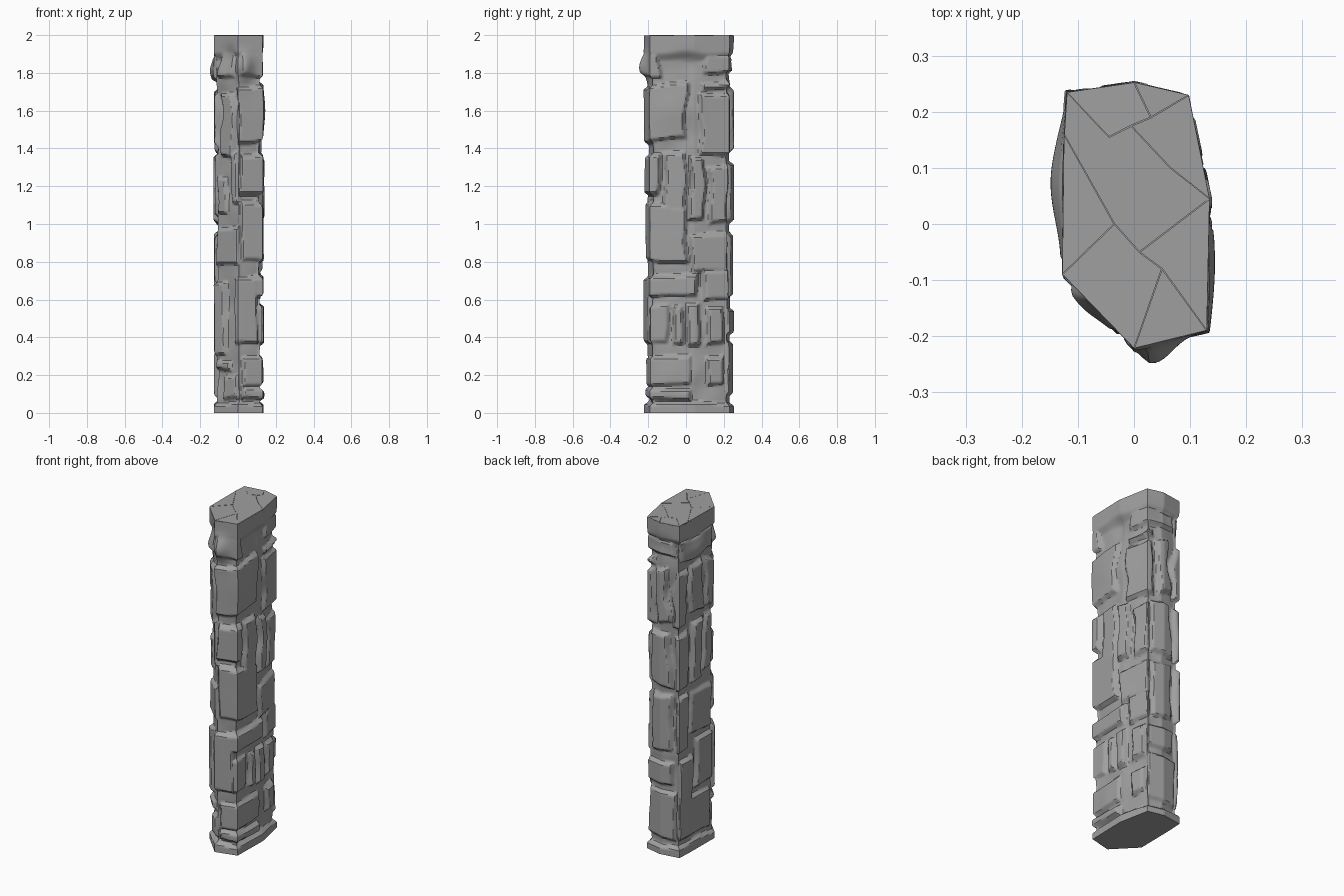
import bpy, bmesh, math, random
from mathutils import Vector, noise

if "Cube" in bpy.data.objects:
    bpy.data.objects.remove(bpy.data.objects["Cube"])

random.seed(4)

# plan outline, counter-clockwise from the front corner
OUTLINE = [Vector(p) for p in [(0, -.222), (.13, -.19), (.135, .045), (.098, .23),
                               (0, .253), (-.12, .235), (-.125, .16), (-.128, -.09)]]
N = len(OUTLINE)
LENS = [(OUTLINE[(i + 1) % N] - OUTLINE[i]).length for i in range(N)]
TOTAL = sum(LENS)
STEP, DEPTH = .008, .024

# carved blocks: start and end along the perimeter, bottom, top
BANDS = [(-2, 3, -.1, .06), (-2, 3, 1.86, 2.1)]
FRONT_RIGHT = [
    (.02, .355, .065, .135), (.02, .355, .14, .305), (-.04, .235, .36, .57),
    (-.04, .12, .36, .725), (-.04, .385, .605, .73), (.01, .335, .79, 1.11),
    (0, .19, 1.15, 1.38), (-.02, .33, 1.44, 1.74), (.01, .2, 1.77, 1.92)]
RIGHT = [
    (.43, .535, .14, .3), (.25, .315, .36, .57), (.325, .405, .35, .58),
    (.435, .535, .36, .56), (.41, .57, .59, .76), (.35, .56, .74, .95),
    (.2, .325, 1.06, 1.38), (.335, .43, 1.02, 1.36), (.45, .56, 1.0, 1.32),
    (.4, .6, 1.37, 1.7), (.42, .6, 1.715, 1.76)]
BACK = [
    (.55, .76, .09, .38), (.55, .74, .41, .56), (.58, .73, .61, .96),
    (.575, .73, 1.0, 1.33), (.62, .72, 1.38, 1.72), (.43, .75, 1.795, 1.9)]
LEFT = [
    (.78, 1.08, .08, .33), (.78, .92, .3, .58), (.94, 1.1, .36, .66),
    (.75, .87, .62, .96), (.885, 1.1, .69, .95), (.75, .875, .99, 1.33),
    (.895, 1.0, 1.0, 1.36), (1.015, 1.1, 1.03, 1.38), (.74, .865, 1.37, 1.7),
    (.885, 1.02, 1.41, 1.71), (1.04, 1.13, 1.42, 1.7), (.78, 1.1, 1.75, 1.9)]
FRONT_LEFT = [
    (1.16, 1.28, .07, .2), (1.1, 1.23, .22, .28), (1.09, 1.19, .3, .7),
    (1.11, 1.29, .78, .99), (1.11, 1.2, 1.05, 1.25), (1.215, 1.28, 1.1, 1.4),
    (1.15, 1.25, 1.36, 1.7), (1.13, 1.25, 1.77, 1.92)]
BLOCKS = []
for b in BANDS + FRONT_RIGHT + RIGHT + BACK + LEFT + FRONT_LEFT:
    k = 0 if b[1] - b[0] > 2 else 1
    BLOCKS.append(b + (k * random.uniform(-.005, .004), k * random.uniform(-.07, .07),
                       k * random.uniform(-.1, .1)))

# soft swellings and hollows: perimeter, height, two radii, amount
LUMPS = [(.03, 1.83, .05, .07, .036), (.94, 1.81, .1, .06, .024), (1.17, 1.78, .06, .06, .016),
         (.25, 1.6, .12, .1, .012), (.34, 1.84, .07, .07, -.014), (.66, 1.86, .08, .06, -.012),
         (1.22, 1.9, .05, .06, -.015), (.25, .2, .06, .08, .006)]


def smooth(t):
    t = max(0, min(1, t))
    return t * t * (3 - 2 * t)


def wrap(d):
    return (d + TOTAL / 2) % TOTAL - TOTAL / 2


def relief(u, z, p):
    """Outward offset of the surface at perimeter u and height z."""
    q = Vector((p.x * 6, p.y * 6, z * 6))
    wob = noise.noise_vector(q) * (.012 + .016 * smooth(z - .6))
    uu, zz = u + wob.x, z + wob.y
    best = -DEPTH + .01 * noise.noise(q * 1.3)
    for a, b, lo, hi, lift, skew, tilt in BLOCKS:
        mid, half = (a + b) / 2, (b - a) / 2
        zm, zh = (lo + hi) / 2, (hi - lo) / 2
        if abs(zz - zm) > zh + .03:
            continue
        if half > 1:
            du, width = 0, .05 if lo > 1 else .02
            inside = zh - abs(zz - zm)
        else:
            du = wrap(uu - mid) + skew * (zz - zm)
            width = .024
            inside = min(half - abs(du), zh - abs(zz - zm + tilt * du)) + .003
        if inside > 0:
            h = -DEPTH + (DEPTH + lift + tilt * du * .2) * smooth(inside / width)
            best = max(best, h)
    for lu, lz, ru, rz, amt in LUMPS:
        best += amt * math.exp(-(wrap(u - lu) / ru) ** 2 - ((z - lz) / rz) ** 2)
    return best * smooth((2 - z) / .12)


# sample the outline with softened normals at its corners
def normal(s, e):
    t = (e - s).normalized()
    return Vector((t.y, -t.x))


samples = []
u = 0
for i in range(N):
    a, b, c, d = (OUTLINE[(i + k) % N] for k in (-1, 0, 1, 2))
    n0, n1, n2 = normal(a, b), normal(b, c), normal(c, d)
    cnt = max(2, round(LENS[i] / STEP))
    for k in range(cnt):
        t = k / cnt
        s, e = t * LENS[i], (1 - t) * LENS[i]
        n = n1.copy()
        if s < .03:
            n = (n0 + n1).normalized().lerp(n1, s / .03).normalized()
        elif e < .03:
            n = (n2 + n1).normalized().lerp(n1, e / .03).normalized()
        samples.append((u + s, b.lerp(c, t), n))
    u += LENS[i]

stone = bpy.data.materials.new("dark_stone")
stone.diffuse_color = (.35, .35, .35, 1)
stone.use_nodes = True
stone.node_tree.nodes["Principled BSDF"].inputs["Base Color"].default_value = stone.diffuse_color


def finish(bm, name):
    bmesh.ops.recalc_face_normals(bm, faces=bm.faces)
    me = bpy.data.meshes.new(name)
    bm.to_mesh(me)
    bm.free()
    me.materials.append(stone)
    ob = bpy.data.objects.new(name, me)
    bpy.context.collection.objects.link(ob)
    bpy.ops.object.select_all(action='DESELECT')
    ob.select_set(True)
    bpy.context.view_layer.objects.active = ob
    return ob


# carved stone shaft
TOP = 1.995
bm = bmesh.new()
rows = []
levels = 230
for j in range(levels + 1):
    z = TOP * j / levels
    row = []
    for u, p, n in samples:
        q = p + n * relief(u, z, p)
        row.append(bm.verts.new((q.x, q.y, z)))
    rows.append(row)
m = len(samples)
for r0, r1 in zip(rows, rows[1:]):
    for k in range(m):
        bm.faces.new((r0[k], r0[(k + 1) % m], r1[(k + 1) % m], r1[k]))
bm.faces.new(rows[0][::-1])
bm.faces.new(rows[-1])
finish(bm, "stone_shaft")
bpy.ops.object.shade_smooth_by_angle(angle=math.radians(35))

# cracked facets on the flat top
A, B, C, D, E, F, G, H = OUTLINE
P = [Vector(p) for p in [(-.045, .155), (-.005, .175), (.065, .1), (.01, -.05),
                         (-.035, 0), (.05, -.08), (.03, .19)]]
FACETS = [(F, E, P[6], P[1], P[0]), (E, D, P[6]), (D, C, P[2], P[1], P[6]),
          (F, P[0], P[1], P[2], C, P[3], P[4], G), (G, P[4], H),
          (H, P[4], P[3], P[5], A), (P[3], C, B, P[5]), (P[5], B, A)]
bm = bmesh.new()
for f in FACETS:
    mid = sum(f, Vector((0, 0))) / len(f)
    slope = Vector((random.uniform(-.02, .02), random.uniform(-.02, .02)))
    pts = [p + (mid - p).normalized() * .001 for p in f]
    hi = [bm.verts.new((p.x, p.y, min(2, 1.999 + slope.dot(p - mid)))) for p in pts]
    lo = [bm.verts.new((p.x, p.y, TOP - .003)) for p in pts]
    bm.faces.new(hi)
    bm.faces.new(lo[::-1])
    for k in range(len(f)):
        n = (k + 1) % len(f)
        bm.faces.new((lo[k], lo[n], hi[n], hi[k]))
finish(bm, "top_facets")
